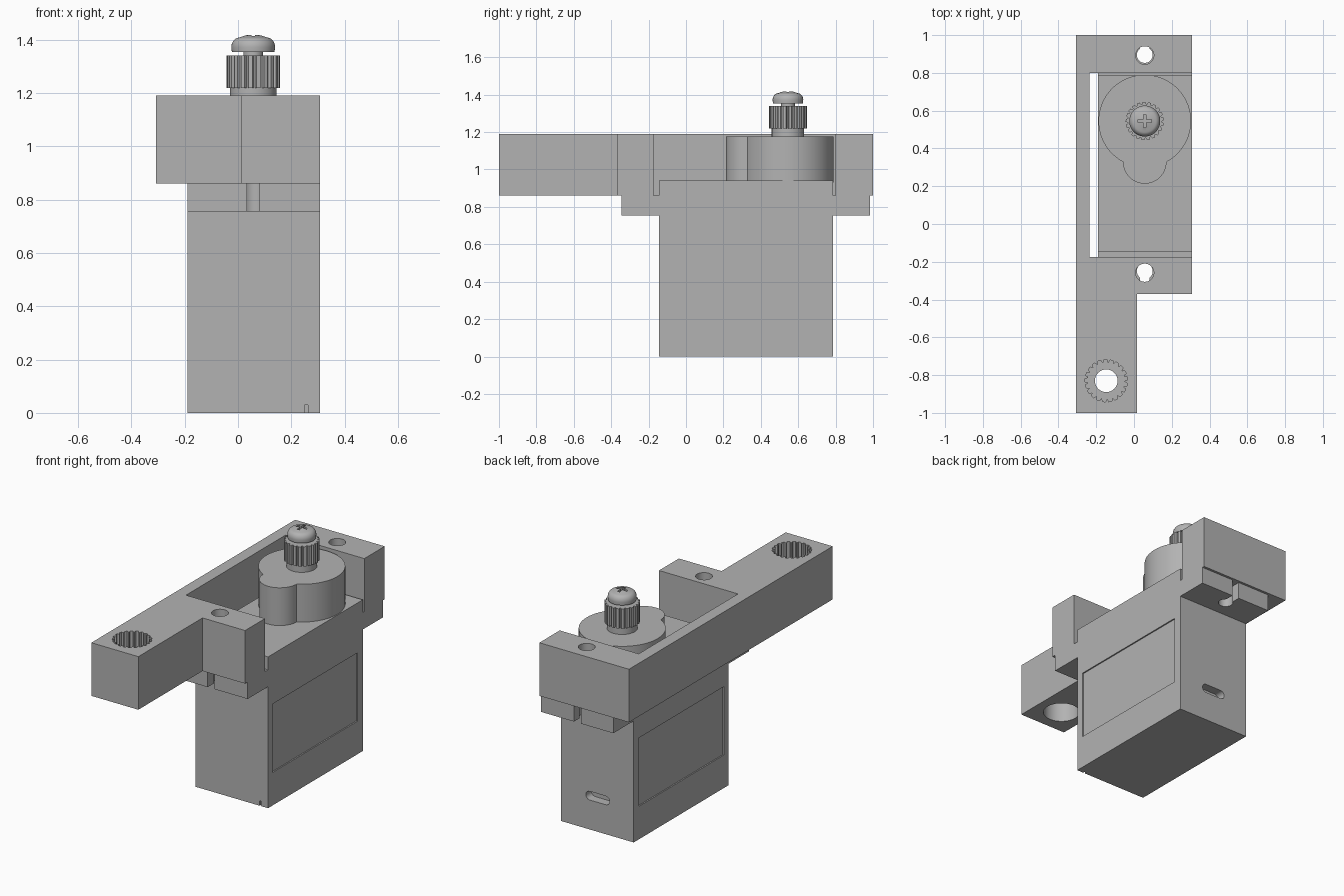
import bpy, bmesh
from math import sin, cos, pi, radians, asin

cube = bpy.data.objects.get("Cube")
if cube:
    bpy.data.objects.remove(cube, do_unlink=True)

grey = bpy.data.materials.new("plain_grey")
grey.use_nodes = True
COLOR = (0.45, 0.45, 0.45, 1)
grey.diffuse_color = COLOR
grey.node_tree.nodes["Principled BSDF"].inputs["Base Color"].default_value = COLOR

CX, SHAFT_Y = 0.057, 0.545      # output shaft axis
EDGE = 0.308                    # half width of the whole model
SIDE = -0.19                    # right side of the motor case
HORN = (-0.147, -0.83)          # splined socket axis


def finish(name, bm):
    bmesh.ops.recalc_face_normals(bm, faces=bm.faces)
    mesh = bpy.data.meshes.new(name)
    bm.to_mesh(mesh)
    bm.free()
    mesh.materials.append(grey)
    obj = bpy.data.objects.new(name, mesh)
    bpy.context.collection.objects.link(obj)
    return obj


def prism(name, pts, z0, z1):
    bm = bmesh.new()
    face = bm.faces.new([bm.verts.new((x, y, z0)) for x, y in pts])
    ext = bmesh.ops.extrude_face_region(bm, geom=[face])
    for v in ext["geom"]:
        if isinstance(v, bmesh.types.BMVert):
            v.co.z = z1
    return finish(name, bm)


def box(name, x0, x1, y0, y1, z0, z1):
    return prism(name, [(x0, y0), (x1, y0), (x1, y1), (x0, y1)], z0, z1)


def arc(cx, cy, r, a0=0, a1=360, n=48, closed=True):
    steps = n if closed else n - 1
    angles = [radians(a0 + (a1 - a0) * i / steps) for i in range(n)]
    return [(cx + r * cos(a), cy + r * sin(a)) for a in angles]


def cylinder(name, cx, cy, r, z0, z1):
    return prism(name, arc(cx, cy, r), z0, z1)


def gear(cx, cy, r0, r1, teeth=21):
    # Flat-topped teeth with sloping flanks
    pts = []
    for i in range(teeth):
        for part, r in ((0, r0), (0.15, r1), (0.65, r1), (0.8, r0)):
            a = 2 * pi * (i + part) / teeth
            pts.append((cx + r * cos(a), cy + r * sin(a)))
    return pts


def lathe(name, cx, cy, profile, n=48):
    bm = bmesh.new()
    verts = [bm.verts.new((cx + r, cy, z)) for r, z in profile]
    edges = [bm.edges.new(pair) for pair in zip(verts, verts[1:])]
    bmesh.ops.spin(bm, geom=verts + edges, cent=(cx, cy, 0), axis=(0, 0, 1),
                   angle=2 * pi, steps=n)
    bmesh.ops.remove_doubles(bm, verts=bm.verts, dist=1e-5)
    return finish(name, bm)


def carve(obj, cutters, operation='DIFFERENCE'):
    # Apply each cutter, then discard it
    for cutter in cutters:
        cutter.hide_render = True
        mod = obj.modifiers.new("cut", 'BOOLEAN')
        mod.operation, mod.solver, mod.object = operation, 'EXACT', cutter
        bpy.context.view_layer.update()
        graph = bpy.context.evaluated_depsgraph_get()
        mesh = bpy.data.meshes.new_from_object(obj.evaluated_get(graph))
        obj.modifiers.clear()
        obj.data = mesh
        bpy.data.objects.remove(cutter, do_unlink=True)


# Motor case with mounting flanges
case = box("motor_case", SIDE, EDGE, -0.145, 0.785, 0, 0.94)
carve(case, [box("flanges", SIDE, EDGE, -0.345, 0.985, 0.755, 0.86)], 'UNION')

# Open-ended screw slots in the flanges
cuts = []
for hole_y, end_y in ((-0.25, -0.4), (0.895, 1.05)):
    cuts.append(cylinder("flange_hole", CX, hole_y, 0.042, 0.7, 0.9))
    cuts.append(box("flange_slot", CX - 0.024, CX + 0.024,
                    min(hole_y, end_y), max(hole_y, end_y), 0.7, 0.9))

# Shallow label recesses on both sides
for x in (SIDE, EDGE):
    cuts.append(box("label_recess", x - 0.008, x + 0.008, -0.1, 0.735, 0.205, 0.63))

# Rounded cable slot in the back
slot = prism("cable_slot", arc(CX + 0.055, 0.21, 0.027, -90, 90, 12, False)
             + arc(CX - 0.055, 0.21, 0.027, 90, 270, 12, False), 0, 0.1)
for v in slot.data.vertices:
    v.co.y, v.co.z = 0.73 + v.co.z, v.co.y
bm = bmesh.new()
bm.from_mesh(slot.data)
bmesh.ops.recalc_face_normals(bm, faces=bm.faces)
bm.to_mesh(slot.data)
bm.free()
cuts.append(slot)
cuts.append(box("corner_nick", 0.25, 0.262, -0.2, -0.135, -0.01, 0.03))
carve(case, cuts)

# Gearbox tower: large round joined to a small round
R, r = 0.245, 0.115
half = asin(r / R) * 180 / pi
small_y = SHAFT_Y - (R * R - r * r) ** 0.5
tower = prism("gearbox_tower",
              arc(CX, SHAFT_Y, R, half - 90, 270 - half, 64, False)
              + arc(CX, small_y, r, 180, 360, 28, False)[1:-1], 0.93, 1.175)

# Output shaft
collar = cylinder("shaft_collar", CX, SHAFT_Y, 0.087, 1.17, 1.22)
spline = prism("shaft_spline", gear(CX, SHAFT_Y, 0.09, 0.101), 1.218, 1.34)
neck = cylinder("screw_neck", CX, SHAFT_Y, 0.037, 1.335, 1.36)

# Domed screw head with a cross recess
dome = [(0.082 - 0.03 * (1 - cos(t)), 1.372 + 0.036 * sin(t))
        for t in [pi / 2 * i / 6 for i in range(7)]]
head = lathe("screw_head", CX, SHAFT_Y,
             [(0, 1.353), (0.08, 1.353)] + dome + [(0.03, 1.416), (0, 1.419)])
carve(head, [box("cross_a", CX - 0.035, CX + 0.035, SHAFT_Y - 0.007, SHAFT_Y + 0.007, 1.385, 1.5),
             box("cross_b", CX - 0.007, CX + 0.007, SHAFT_Y - 0.035, SHAFT_Y + 0.035, 1.385, 1.5)])

# Bracket around the motor, open on one side, with a long arm
WALL, ARM = -0.235, 0.015
bracket = prism("bracket", [
    (-EDGE, -1), (ARM, -1), (ARM, -0.37), (EDGE, -0.37), (EDGE, -0.175),
    (WALL, -0.175), (WALL, 0.8), (EDGE, 0.8), (EDGE, 1), (-EDGE, 1)], 0.86, 1.19)
hx, hy = HORN
carve(bracket, [
    cylinder("front_screw_hole", CX, -0.258, 0.048, 0.8, 1.3),
    cylinder("back_screw_hole", CX, 0.893, 0.048, 0.8, 1.3),
    prism("spline_socket", gear(hx, hy, 0.098, 0.112), 1.06, 1.3),
    cylinder("socket_hole", hx, hy, 0.06, 0.8, 1.3),
    cylinder("socket_counterbore", hx, hy, 0.105, 0.8, 1.0)])

# Smooth the round surfaces, keep the edges sharp
bpy.ops.object.select_all(action='DESELECT')
for obj in (case, tower, collar, neck, head, bracket):
    obj.select_set(True)
bpy.context.view_layer.objects.active = case
bpy.ops.object.shade_smooth_by_angle(angle=radians(25))
